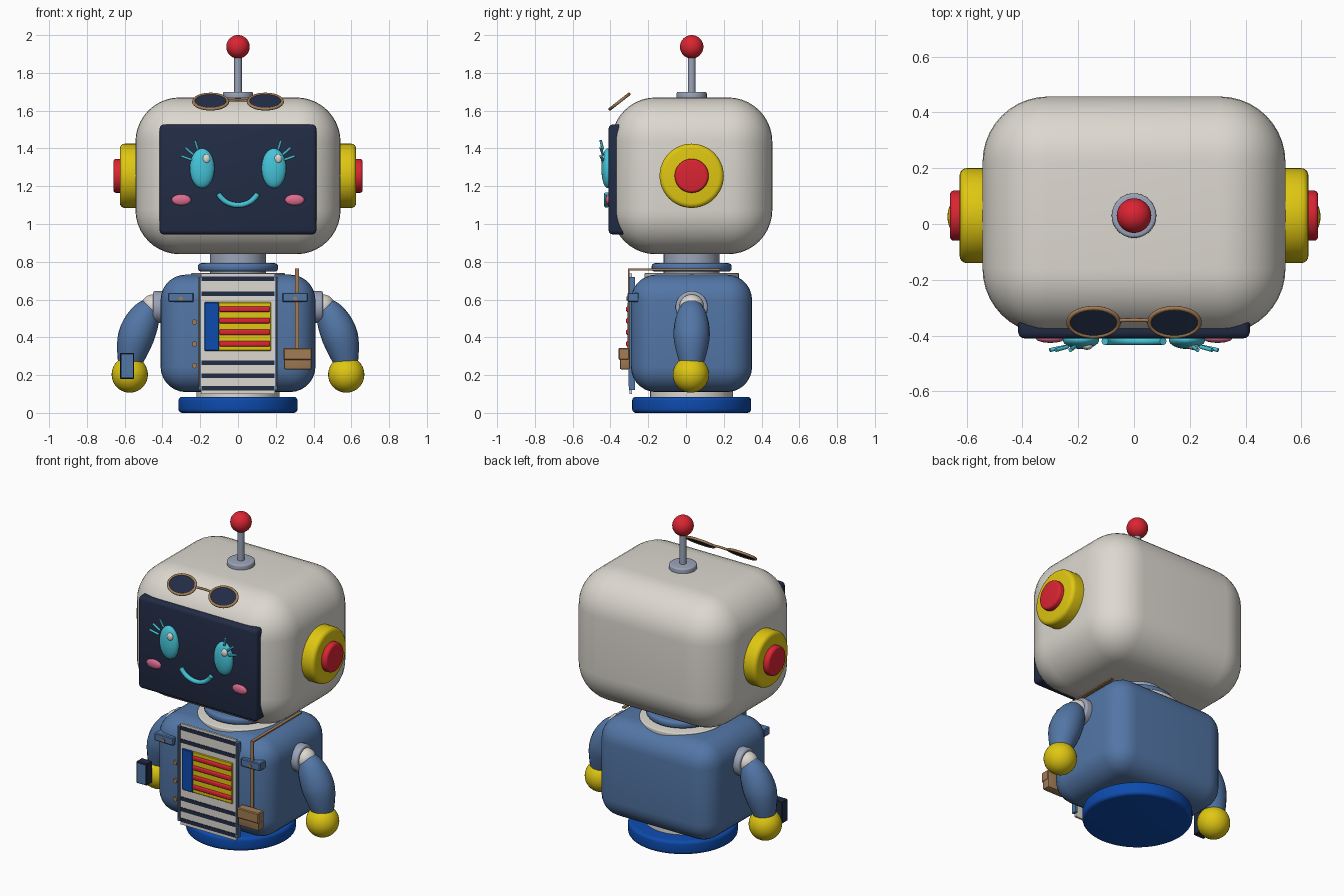
import bpy, bmesh, math
from mathutils import Matrix, Vector

if "Cube" in bpy.data.objects:
    bpy.data.objects.remove(bpy.data.objects["Cube"])

COLORS = {
    "off_white": (0.72, 0.69, 0.63), "navy": (0.016, 0.025, 0.06),
    "denim": (0.085, 0.18, 0.38), "yellow": (0.74, 0.57, 0.006),
    "red": (0.70, 0.018, 0.032), "cyan": (0.06, 0.56, 0.70),
    "pink": (0.72, 0.15, 0.28), "royal_blue": (0.004, 0.07, 0.42),
    "steel": (0.33, 0.37, 0.48), "tan": (0.36, 0.20, 0.09),
}
MATS = {}
for n, c in COLORS.items():
    MATS[n] = bpy.data.materials.new(n)
    MATS[n].diffuse_color = (*c, 1)
CY = 0.03                                   # depth of the robot's central axis


def finish(name, bm, color):
    me = bpy.data.meshes.new(name)
    bm.to_mesh(me)
    bm.free()
    ob = bpy.data.objects.new(name, me)
    bpy.context.collection.objects.link(ob)
    me.materials.append(MATS[color])
    bpy.ops.object.select_all(action='DESELECT')
    ob.select_set(True)
    bpy.context.view_layer.objects.active = ob
    bpy.ops.object.shade_smooth_by_angle(angle=math.radians(35))
    return ob


def box(name, color, x, y, z, r=0.0, seg=3):
    """Rounded box from (min, max) ranges."""
    bm = bmesh.new()
    size = [b - a for a, b in (x, y, z)]
    mid = [(a + b) / 2 for a, b in (x, y, z)]
    bmesh.ops.create_cube(bm, size=1, matrix=Matrix.Translation(mid) @ Matrix.Diagonal((*size, 1)))
    if r:
        bmesh.ops.bevel(bm, geom=bm.edges[:], offset=r, segments=seg, profile=0.5, affect='EDGES')
    return finish(name, bm, color)


def disc(name, color, c, radius, depth, axis='Z', r=0.0, n=48):
    """Cylinder with rounded rims."""
    bm = bmesh.new()
    bmesh.ops.create_cone(bm, cap_ends=True, segments=n, radius1=radius, radius2=radius, depth=depth)
    if r:
        rims = [e for e in bm.edges if any(len(f.verts) > 4 for f in e.link_faces)]
        bmesh.ops.bevel(bm, geom=rims, offset=r, segments=4, profile=0.5, affect='EDGES')
    rot = {'Z': Matrix(), 'X': Matrix.Rotation(math.pi / 2, 4, 'Y'),
           'Y': Matrix.Rotation(math.pi / 2, 4, 'X')}[axis]
    bm.transform(Matrix.Translation(c) @ rot)
    return finish(name, bm, color)


def ball(name, color, c, radii):
    bm = bmesh.new()
    bmesh.ops.create_uvsphere(bm, u_segments=32, v_segments=20, radius=1,
                              matrix=Matrix.Translation(c) @ Matrix.Diagonal((*radii, 1)))
    return finish(name, bm, color)


def tube(name, color, pts, radius, radii=None, smooth=False, cyclic=False, res=4):
    """Round tube along a path, with optional radius factors."""
    cu = bpy.data.curves.new(name, 'CURVE')
    cu.dimensions = '3D'
    cu.bevel_depth, cu.bevel_resolution, cu.use_fill_caps = radius, res, True
    sp = cu.splines.new('NURBS' if smooth else 'POLY')
    sp.points.add(len(pts) - 1)
    for i, p in enumerate(pts):
        sp.points[i].co = (*p, 1)
        sp.points[i].radius = radii[i] if radii else 1
    sp.use_cyclic_u = cyclic
    if smooth:
        sp.order_u, sp.use_endpoint_u, sp.resolution_u = 3, True, 8
    tmp = bpy.data.objects.new(name + "_path", cu)
    bpy.context.collection.objects.link(tmp)
    bpy.context.view_layer.update()
    me = bpy.data.meshes.new_from_object(tmp.evaluated_get(bpy.context.evaluated_depsgraph_get()))
    bpy.data.objects.remove(tmp)
    bm = bmesh.new()
    bm.from_mesh(me)
    bpy.data.meshes.remove(me)
    return finish(name, bm, color)


# Head, face screen and antenna
box("head", "off_white", (-0.543, 0.543), (-0.395, 0.457), (0.84, 1.67), 0.235, 10)
box("face_screen", "navy", (-0.415, 0.415), (-0.41, -0.31), (0.945, 1.527), 0.022)
disc("antenna_base", "steel", (0, CY, 1.675), 0.08, 0.05, r=0.01)
disc("antenna_rod", "steel", (0, CY, 1.8), 0.02, 0.24, n=24)
ball("antenna_ball", "red", (0, CY, 1.938), (0.062,) * 3)

# Face details and ears, mirrored
for s, side in ((-1, "left"), (1, "right")):
    disc(side + "_ear", "yellow", (s * 0.56, CY, 1.255), 0.17, 0.13, 'X', 0.025)
    disc(side + "_ear_cap", "red", (s * 0.62, CY, 1.255), 0.09, 0.08, 'X', 0.015)
    ball(side + "_eye", "cyan", (s * 0.19, -0.415, 1.295), (0.065, 0.033, 0.105))
    ball(side + "_eye_glint", "off_white", (s * 0.19 + 0.022, -0.438, 1.345), (0.02, 0.013, 0.024))
    ball(side + "_cheek", "pink", (s * 0.30, -0.411, 1.128), (0.051, 0.015, 0.029))
    for i, (a, b, c, d) in enumerate(((0.245, 1.34, 0.302, 1.36), (0.238, 1.368, 0.28, 1.405),
                                      (0.213, 1.395, 0.228, 1.443))):
        tube(f"{side}_eyelash_{i}", "cyan", [(s * a, -0.44, b), (s * c, -0.452, d)], 0.007)
arc = [math.radians(205 + 130 * i / 16) for i in range(17)]
tube("smile", "cyan", [(0.115 * math.cos(a), -0.42, 1.205 + 0.105 * math.sin(a)) for a in arc], 0.014)

# Sunglasses resting above the forehead
tilt = Matrix.Translation((0, -0.352, 1.648)) @ Matrix.Rotation(math.radians(38), 4, 'X')
for s, side in ((-1, "left"), (1, "right")):
    rim = [tilt @ Vector((s * 0.145 + 0.09 * math.cos(t), 0.064 * math.sin(t), 0))
           for t in (math.tau * i / 32 for i in range(32))]
    tube(side + "_glasses_rim", "tan", rim, 0.008, cyclic=True)
    lens = disc(side + "_lens", "navy", (0, 0, 0), 1, 0.008, n=32)
    lens.data.transform(tilt @ Matrix.Translation((s * 0.145, 0, 0)) @ Matrix.Diagonal((0.089, 0.063, 1, 1)))
tube("glasses_bridge", "tan", [tilt @ Vector(p) for p in
     ((-0.057, 0.008, 0), (0, 0.014, 0.004), (0.057, 0.008, 0))], 0.007, smooth=True)

# Neck, torso and base
disc("neck", "steel", (0, CY, 0.79), 0.148, 0.16)
disc("collar", "denim", (0, CY, 0.77), 0.212, 0.045, r=0.018)
disc("shirt_neckline", "off_white", (0, CY, 0.725), 0.25, 0.03, r=0.006)
box("jacket", "denim", (-0.41, 0.41), (-0.292, 0.35), (0.11, 0.732), 0.135, 7)
disc("waist", "off_white", (0, CY, 0.10), 0.22, 0.06)
disc("base", "royal_blue", (0, CY, 0.0425), 0.315, 0.085, r=0.02, n=64)

# Striped shirt front
box("shirt_front", "off_white", (-0.195, 0.195), (-0.298, -0.285), (0.10, 0.737))
for i, z in enumerate((0.71, 0.63, 0.265, 0.197, 0.13)):
    box(f"shirt_stripe_{i}", "navy", (-0.193, 0.193), (-0.301, -0.296), (z - 0.012, z + 0.012))

# Chest panel with bars
box("chest_panel", "yellow", (-0.105, 0.175), (-0.307, -0.296), (0.328, 0.587), 0.004, 1)
box("chest_panel_side", "royal_blue", (-0.178, -0.1), (-0.31, -0.296), (0.328, 0.587), 0.004, 1)
for i in range(4):
    z = 0.366 + i * 0.061
    box(f"chest_bar_{i}", "red", (-0.1, 0.17), (-0.317, -0.3), (z - 0.014, z + 0.014), 0.007)

# Jacket edges, pocket flaps and buttons
for s, side in ((-1, "left"), (1, "right")):
    box(side + "_jacket_edge", "denim", sorted((s * 0.195, s * 0.21)), (-0.302, -0.27), (0.12, 0.72))
    tube(side + "_jacket_stitch", "tan", [(s * 0.203, -0.302, 0.14), (s * 0.203, -0.302, 0.72)], 0.003, res=1)
    box(side + "_pocket_flap", "denim", sorted((s * 0.235, s * 0.37)), (-0.31, -0.25), (0.587, 0.636), 0.005, 1)
    disc(side + "_pocket_button", "tan", (s * 0.303, -0.311, 0.605), 0.011, 0.008, 'Y', n=16)
for i, z in enumerate((0.25, 0.365, 0.48)):
    disc(f"jacket_button_{i}", "tan", (-0.23, -0.296, z), 0.014, 0.014, 'Y', n=16)

# Shoulder bag
box("bag_strap_front", "tan", (0.302, 0.322), (-0.306, -0.298), (0.33, 0.764))
box("bag_strap_top", "tan", (0.302, 0.322), (-0.306, 0.18), (0.755, 0.764))
box("bag", "tan", (0.243, 0.39), (-0.35, -0.297), (0.23, 0.342), 0.008, 2)
box("bag_flap", "tan", (0.241, 0.392), (-0.357, -0.3), (0.28, 0.344), 0.005, 1)

# Arms
for s, side in ((-1, "left"), (1, "right")):
    disc(side + "_shoulder", "steel", (s * 0.415, CY, 0.56), 0.085, 0.07, 'X', 0.012)
    ball(side + "_shoulder_joint", "off_white", (s * 0.45, CY, 0.565), (0.062, 0.064, 0.062))
    path = [(s * x, CY, z) for x, z in ((0.43, 0.59), (0.468, 0.555), (0.52, 0.46), (0.555, 0.36), (0.575, 0.25))]
    tube(side + "_arm", "denim", path, 0.097, (0.3, 0.72, 1.0, 0.98, 0.62), smooth=True, res=8)
    ball(side + "_hand", "yellow", (s * 0.573, CY - 0.004, 0.203), (0.096,) * 3)

# Phone held in one hand
box("phone", "navy", (-0.624, -0.55), (-0.125, -0.07), (0.18, 0.318), 0.004, 1)
box("phone_screen", "denim", (-0.617, -0.557), (-0.129, -0.123), (0.188, 0.31))

for m in bpy.data.materials:
    if m.users and not m.is_grease_pencil:
        m.use_nodes = True
        m.node_tree.nodes["Principled BSDF"].inputs["Base Color"].default_value = m.diffuse_color
